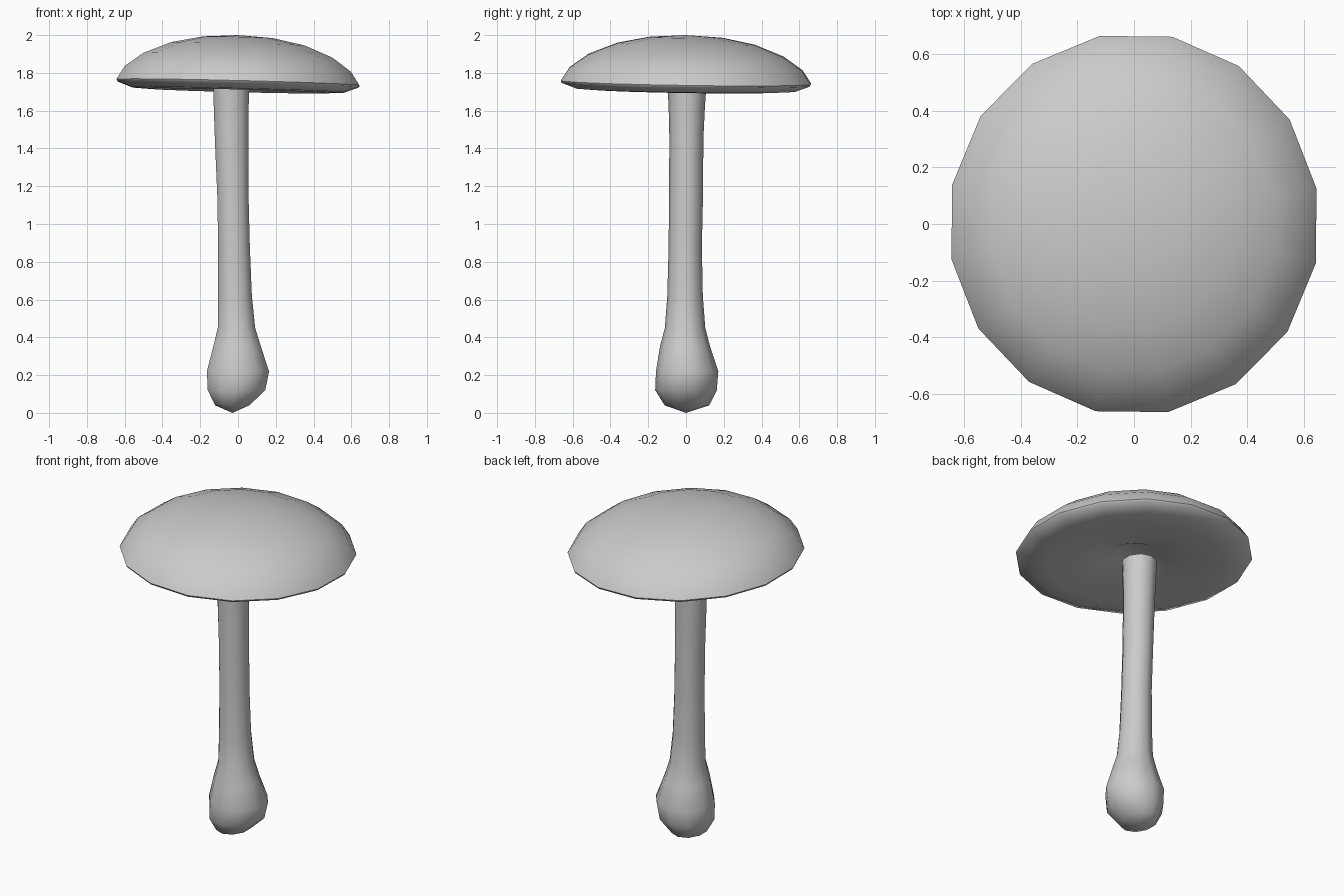
import bpy, bmesh, math

if "Cube" in bpy.data.objects:
    bpy.data.objects.remove(bpy.data.objects["Cube"])

grey = bpy.data.materials.new("plain grey")
grey.diffuse_color = (0.6, 0.6, 0.6, 1)
grey.use_nodes = True
grey.node_tree.nodes["Principled BSDF"].inputs["Base Color"].default_value = grey.diffuse_color


def loft(name, rings, sides, turn, tilt=(0, 0), angle=50):
    """Skin rings of (cx, cy, z, rx, ry); a ring with zero radius becomes a pole."""
    bm = bmesh.new()
    loops = []
    for cx, cy, z, rx, ry in rings:
        count = sides if rx > 0 else 1
        loop = []
        for i in range(count):
            a = turn + 2 * math.pi * i / sides
            x, y = cx + rx * math.cos(a), cy + ry * math.sin(a)
            loop.append(bm.verts.new((x, y, z + tilt[0] * x + tilt[1] * y)))
        loops.append(loop)
    for low, high in zip(loops, loops[1:]):
        for i in range(sides):
            j = (i + 1) % sides
            if len(low) == 1:
                bm.faces.new((low[0], high[j], high[i]))
            elif len(high) == 1:
                bm.faces.new((low[i], low[j], high[0]))
            else:
                bm.faces.new((low[i], low[j], high[j], high[i]))
    bmesh.ops.recalc_face_normals(bm, faces=bm.faces)
    mesh = bpy.data.meshes.new(name)
    bm.to_mesh(mesh)
    bm.free()
    mesh.materials.append(grey)
    obj = bpy.data.objects.new(name, mesh)
    bpy.context.collection.objects.link(obj)
    bpy.ops.object.select_all(action='DESELECT')
    obj.select_set(True)
    bpy.context.view_layer.objects.active = obj
    bpy.ops.object.shade_smooth_by_angle(angle=math.radians(angle))
    return obj


# Cap: hollowed underside with a small socket, thin rim, domed top
cap_profile = [(0, 1.775), (0.105, 1.765), (0.16, 1.74), (0.32, 1.718),
               (0.48, 1.705), (0.57, 1.71), (0.65, 1.74), (0.655, 1.75),
               (0.61, 1.82), (0.51, 1.892), (0.36, 1.953), (0.19, 1.988), (0, 2.0)]
loft("mushroom_cap", [(0, 0, z, r, r * 1.03) for r, z in cap_profile],
     16, math.radians(10.6), tilt=(-0.025, -0.015))

# Stem: rounded bulb at the base, slender neck leaning slightly to the left
stem_rings = [(-0.03, 0.0, 0.0, 0, 0),
              (-0.03, 0.005, 0.04, 0.095, 0.118),
              (-0.008, 0.0, 0.12, 0.16, 0.163),
              (0.0, 0.006, 0.22, 0.173, 0.165),
              (-0.005, -0.005, 0.35, 0.133, 0.133),
              (-0.008, -0.005, 0.45, 0.104, 0.107),
              (-0.016, -0.005, 0.62, 0.094, 0.094),
              (-0.021, -0.004, 0.88, 0.088, 0.088),
              (-0.027, 0.0, 1.15, 0.087, 0.09),
              (-0.034, 0.002, 1.45, 0.093, 0.09),
              (-0.036, 0.004, 1.62, 0.097, 0.096),
              (-0.035, 0.005, 1.715, 0.1, 0.102),
              (-0.035, 0.005, 1.72, 0, 0)]
loft("mushroom_stem", stem_rings, 10, math.radians(18))
